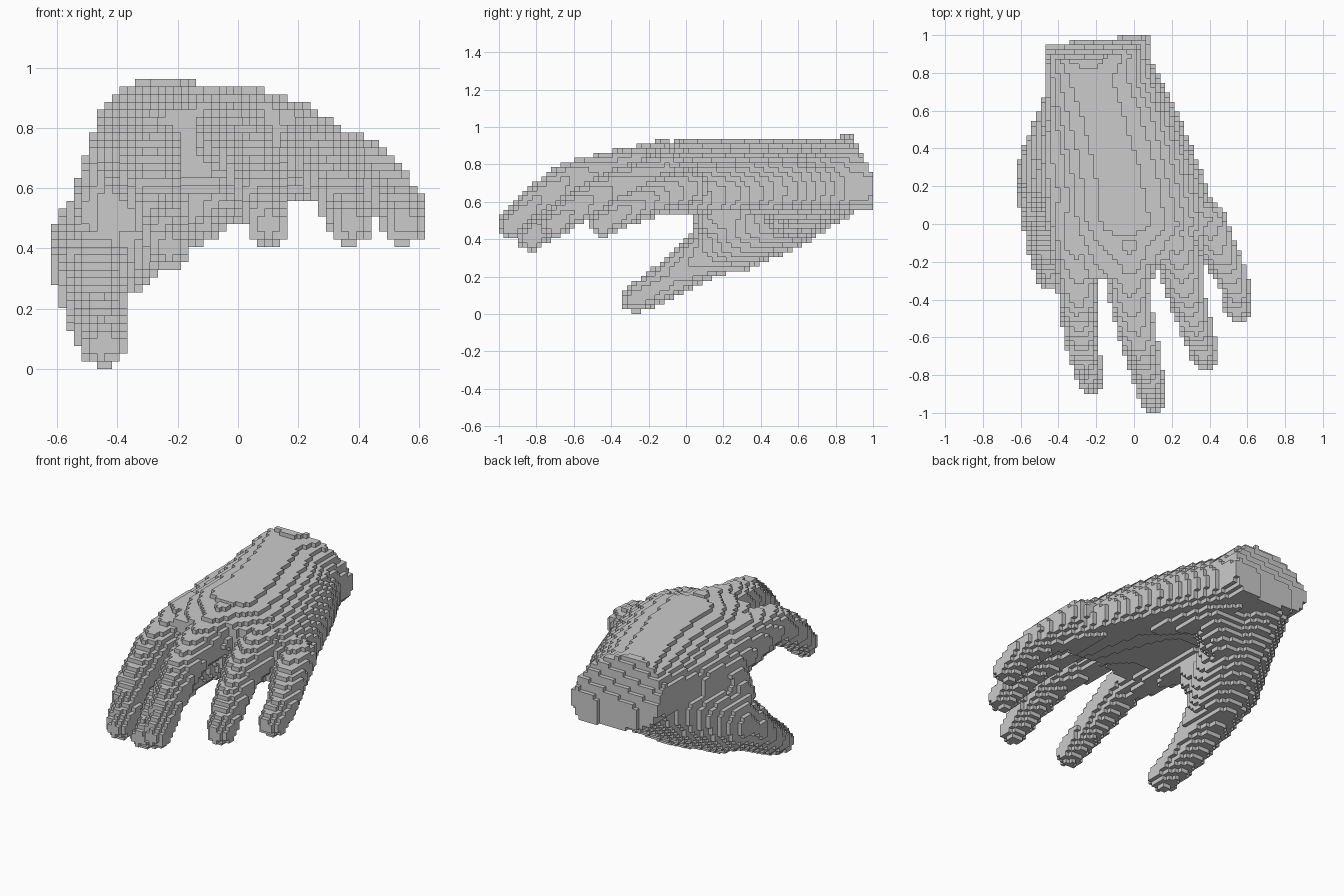
import bpy
import bmesh
import math
from mathutils import Vector

cube = bpy.data.objects.get("Cube")
if cube:
    bpy.data.objects.remove(cube, do_unlink=True)

STEP = 2 / 79                 # block size
NX, NY, NZ = 49, 79, 38       # blocks along each axis

grey = bpy.data.materials.new("stone grey")
grey.use_nodes = True
COLOUR = (0.6, 0.6, 0.6, 1)
grey.diffuse_color = COLOUR
grey.node_tree.nodes["Principled BSDF"].inputs["Base Color"].default_value = COLOUR

# Limbs: chains of balls (x, y, z, radius) joined by tapered rods
LIMBS = {
    "index_finger": [(-.33, .2, .69, .15), (-.3, -.08, .715, .152), (-.295, -.4, .70, .105),
                     (-.28, -.62, .58, .09), (-.228, -.83, .405, .07)],
    "middle_finger": [(-.02, -.12, .79, .14), (-.02, -.4, .76, .108), (.03, -.63, .71, .098),
                      (.07, -.8, .6, .085), (.1, -.93, .48, .072)],
    "ring_finger": [(.22, -.1, .73, .13), (.27, -.35, .68, .1),
                    (.33, -.55, .59, .088), (.375, -.7, .485, .073)],
    "little_finger": [(.385, .02, .67, .105), (.47, -.18, .615, .093),
                      (.535, -.33, .55, .08), (.55, -.445, .485, .074)],
    "thumb": [(-.26, .78, .68, .18), (-.31, .56, .56, .2), (-.43, .28, .42, .19),
              (-.475, .12, .33, .14), (-.475, -.08, .19, .1), (-.445, -.265, .081, .078)],
    "thumb_web": [(-.40, .19, .52, .16), (-.36, .2, .68, .15), (-.34, .45, .7, .16)],
    "palm_heel": [(-.2, .58, .58, .18), (-.04, .68, .64, .16), (.2, .25, .69, .125)],
}

# Palm sections: y, centre x, half width, centre z, half height, tilt, arch
PALM = [
    (-.3, .02, .40, .75, .12, -.06, .12),
    (0, .02, .44, .77, .165, -.05, .12),
    (.3, -.05, .40, .765, .17, -.03, .1),
    (.6, -.125, .35, .742, .19, -.03, .05),
    (.78, -.175, .305, .745, .188, -.04, .04),
    (.88, -.19, .28, .76, .2, -.04, .04),
    (1, -.19, .27, .755, .195, -.04, .04),
]


def centre(i, j, k):
    return Vector((i - (NX - 1) / 2, j - (NY - 1) / 2, k + .5)) * STEP


def cells_between(low, high):
    """Grid cells inside a box."""
    offset = Vector((NX / 2, NY / 2, 0))
    lo = [max(0, math.floor(c)) for c in low / STEP + offset]
    hi = [min(n, math.ceil(c)) for c, n in zip(high / STEP + offset, (NX, NY, NZ))]
    for i in range(lo[0], hi[0]):
        for j in range(lo[1], hi[1]):
            for k in range(lo[2], hi[2]):
                yield i, j, k


def before_wrist(p):
    # slanted wrist cut
    return p.y < 1 - .4 * max(0, p.z - .72) + .1 * (p.x - .05)


def in_palm(p):
    # slanted knuckle line
    if p.y < -.25 + .33 * p.x:
        return False
    for a, b in zip(PALM, PALM[1:]):
        if a[0] <= p.y <= b[0]:
            t = (p.y - a[0]) / (b[0] - a[0])
            _, cx, hw, cz, hh, tilt, arch = [m + (n - m) * t for m, n in zip(a, b)]
            u = (p.x - cx) / hw
            w = (p.z - cz - tilt * u + arch * u * u) / hh
            return abs(u) ** 2.5 + abs(w) ** 2.5 < 1
    return False


# Fill the grid; each block belongs to the first part that claims it
owner = {}
for cell in cells_between(Vector((-1, -1, 0)), Vector((1, 1, 1))):
    if before_wrist(centre(*cell)) and in_palm(centre(*cell)):
        owner[cell] = "palm"

for name, chain in LIMBS.items():
    for a, b in zip(chain, chain[1:]):
        pa, pb, ra, rb = Vector(a[:3]), Vector(b[:3]), a[3], b[3]
        axis = pb - pa
        r = max(ra, rb)
        low = Vector([min(m, n) - r for m, n in zip(pa, pb)])
        high = Vector([max(m, n) + r for m, n in zip(pa, pb)])
        for cell in cells_between(low, high):
            p = centre(*cell)
            t = min(1, max(0, (p - pa).dot(axis) / axis.length_squared))
            if (p - pa - axis * t).length < ra + (rb - ra) * t and before_wrist(p):
                owner.setdefault(cell, name)


def build(name):
    """Skin a part's blocks, leaving out faces hidden between blocks."""
    bm = bmesh.new()
    verts = {}

    def corner(key):
        if key not in verts:
            verts[key] = bm.verts.new(centre(*key) - Vector((.5, .5, .5)) * STEP)
        return verts[key]

    for cell, part in owner.items():
        if part != name:
            continue
        for axis in range(3):
            u, v = (axis + 1) % 3, (axis + 2) % 3
            for side in (0, 1):
                beside = list(cell)
                beside[axis] += 2 * side - 1
                if tuple(beside) in owner:
                    continue
                loop = []
                for du, dv in ((0, 0), (1, 0), (1, 1), (0, 1)):
                    key = list(cell)
                    key[axis] += side
                    key[u] += du
                    key[v] += dv
                    loop.append(corner(tuple(key)))
                bm.faces.new(loop if side else loop[::-1])
    mesh = bpy.data.meshes.new(name)
    bm.to_mesh(mesh)
    bm.free()
    mesh.materials.append(grey)
    bpy.context.scene.collection.objects.link(bpy.data.objects.new(name, mesh))


for part_name in ["palm", *LIMBS]:
    build(part_name)
